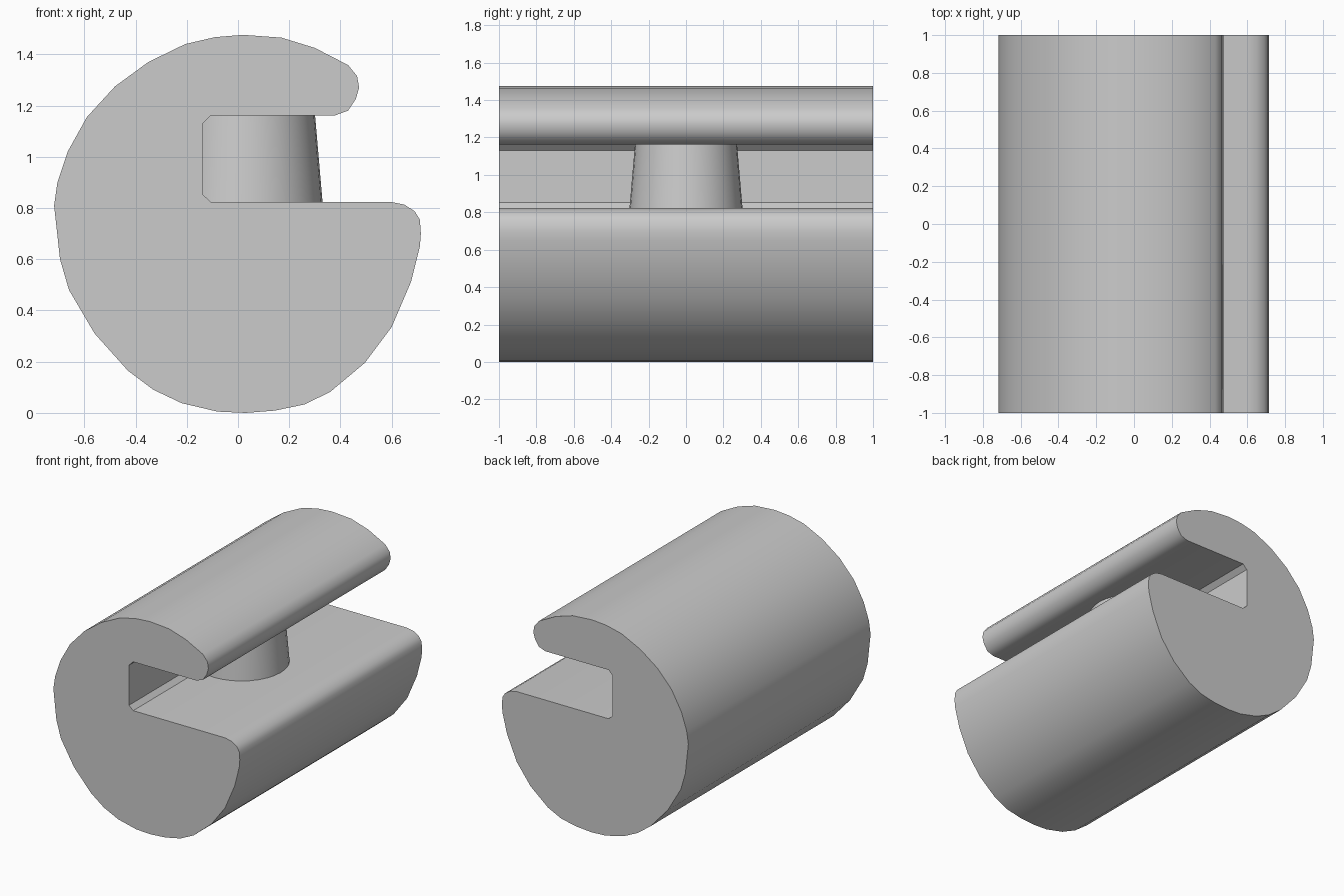
import bpy, bmesh, math

if "Cube" in bpy.data.objects:
    bpy.data.objects.remove(bpy.data.objects["Cube"])

def finish(name, bm):
    bmesh.ops.recalc_face_normals(bm, faces=bm.faces)
    mesh = bpy.data.meshes.new(name)
    bm.to_mesh(mesh)
    bm.free()
    obj = bpy.data.objects.new(name, mesh)
    bpy.context.collection.objects.link(obj)
    bpy.ops.object.select_all(action='DESELECT')
    obj.select_set(True)
    bpy.context.view_layer.objects.active = obj
    bpy.ops.object.shade_smooth_by_angle(angle=math.radians(40))
    return obj

# Slotted cylinder: C-shaped front profile (x, z) extruded along y
profile = [
    # slot, floor to roof
    (0.60, 0.823), (-0.105, 0.823), (-0.137, 0.852), (-0.137, 1.13), (-0.105, 1.162),
    # rounded upper lip
    (0.38, 1.162), (0.43, 1.18), (0.46, 1.225), (0.473, 1.27), (0.465, 1.315), (0.43, 1.358),
    # outer curve, over the top and down the left side
    (0.30, 1.425), (0.17, 1.465), (0.02, 1.476), (-0.09, 1.467), (-0.206, 1.44),
    (-0.35, 1.37), (-0.48, 1.275), (-0.59, 1.155), (-0.665, 1.02), (-0.705, 0.90),
    (-0.718, 0.81), (-0.695, 0.60), (-0.66, 0.48), (-0.56, 0.31),
    # underside and right side
    (-0.43, 0.165), (-0.33, 0.09), (-0.22, 0.038), (-0.08, 0.005), (0.03, 0.0),
    (0.144, 0.009), (0.26, 0.033), (0.36, 0.082), (0.495, 0.195), (0.60, 0.335),
    (0.675, 0.51), (0.71, 0.65), (0.714, 0.70), (0.71, 0.755), (0.69, 0.787), (0.65, 0.813),
]
bm = bmesh.new()
face = bm.faces.new([bm.verts.new((x, -1, z)) for x, z in profile])
ext = bmesh.ops.extrude_face_region(bm, geom=[face], use_keep_orig=True)
verts = [g for g in ext['geom'] if isinstance(g, bmesh.types.BMVert)]
bmesh.ops.translate(bm, vec=(0, 2, 0), verts=verts)
finish("slotted_body", bm)

# Tapered post bridging the slot, slightly sunk into floor and roof
bm = bmesh.new()
bmesh.ops.create_cone(bm, cap_ends=True, segments=32, radius1=0.303, radius2=0.272, depth=0.36)
bmesh.ops.translate(bm, vec=(0.028, 0, 0.993), verts=bm.verts)
finish("tapered_post", bm)
